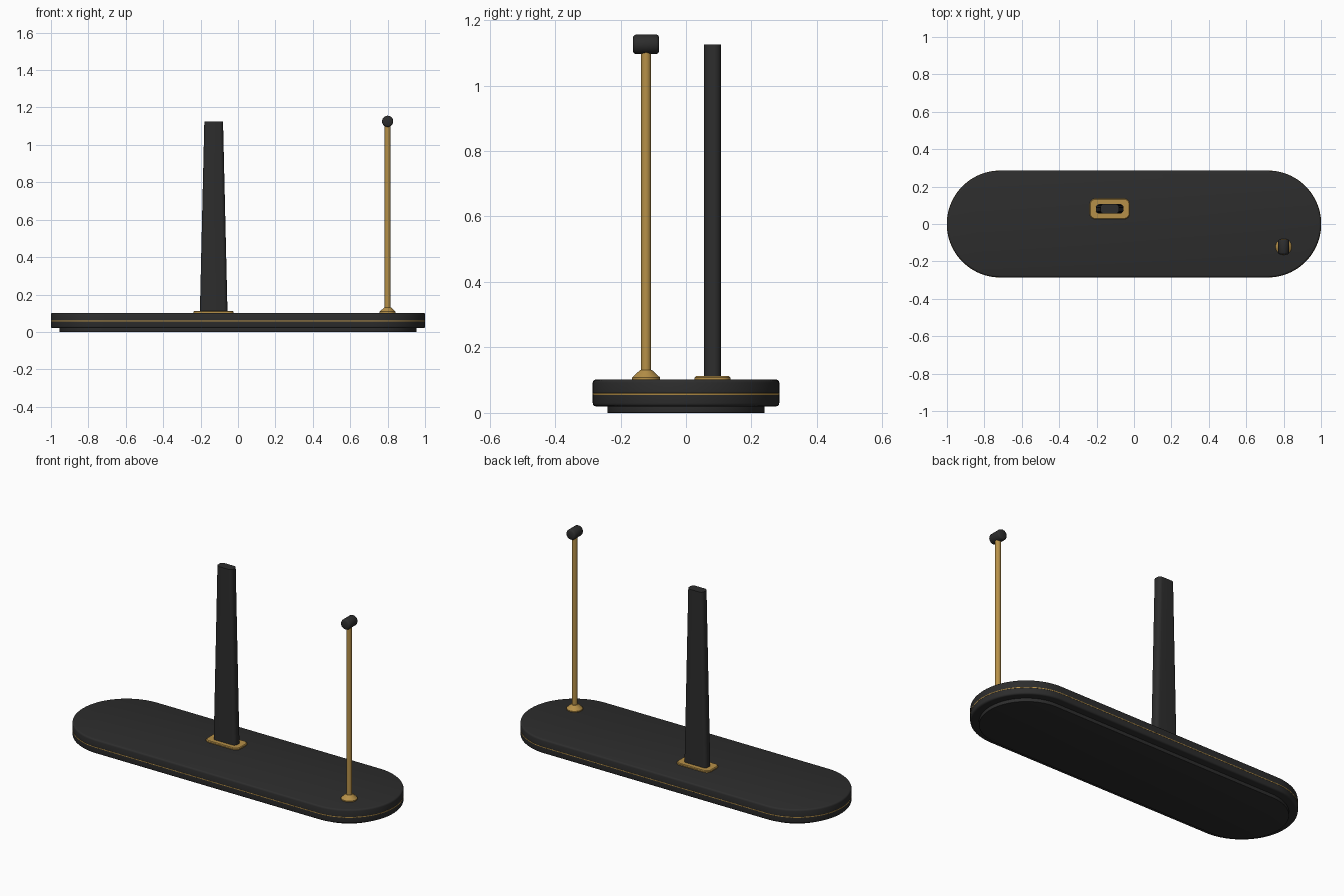
import bpy, bmesh, math

if "Cube" in bpy.data.objects:
    bpy.data.objects.remove(bpy.data.objects["Cube"])


def material(name, color, roughness):
    m = bpy.data.materials.new(name)
    m.use_nodes = True
    m.diffuse_color = (*color, 1)
    node = m.node_tree.nodes["Principled BSDF"]
    node.inputs["Base Color"].default_value = (*color, 1)
    node.inputs["Roughness"].default_value = roughness
    return m


BLACK = material("matte black", (0.026, 0.026, 0.026), 0.5)
GOLD = material("brushed gold", (0.47, 0.28, 0.065), 0.4)


def outline(hx, hy, r, steps):
    """Rounded rectangle, counter-clockwise."""
    pts = []
    for q, (sx, sy) in enumerate(((1, 1), (-1, 1), (-1, -1), (1, -1))):
        for i in range(steps + 1):
            a = (q + i / steps) * math.pi / 2
            pts.append((sx * (hx - r) + r * math.cos(a),
                        sy * (hy - r) + r * math.sin(a)))
    return pts


def loft(name, sections, mat, center=(0, 0), steps=8):
    """Join rounded rectangles (z, half x, half y, radius) into a solid."""
    bm = bmesh.new()
    rings = [[bm.verts.new((x, y, z)) for x, y in outline(hx, hy, r, steps)]
             for z, hx, hy, r in sections]
    n = len(rings[0])
    for low, high in zip(rings, rings[1:]):
        for i in range(n):
            j = (i + 1) % n
            bm.faces.new((low[i], low[j], high[j], high[i]))
    bm.faces.new(rings[0][::-1])
    bm.faces.new(rings[-1])
    bmesh.ops.remove_doubles(bm, verts=bm.verts, dist=0.00001)
    bmesh.ops.recalc_face_normals(bm, faces=bm.faces)
    mesh = bpy.data.meshes.new(name)
    bm.to_mesh(mesh)
    bm.free()
    obj = bpy.data.objects.new(name, mesh)
    bpy.context.collection.objects.link(obj)
    obj.location = (*center, 0)
    mesh.materials.append(mat)
    smooth(obj)
    return obj


def smooth(obj):
    bpy.ops.object.select_all(action="DESELECT")
    obj.select_set(True)
    bpy.context.view_layer.objects.active = obj
    bpy.ops.object.shade_smooth_by_angle(angle=math.radians(35))


def slab(name, hx, hy, low, high, bevel, mat, steps=24):
    """Stadium-shaped plate with softened rims."""
    sections = []
    for i in range(4):
        a = i / 3 * math.pi / 2
        sections.append((bevel * (1 - math.sin(a)), bevel * (1 - math.cos(a))))
    rims = [(low + dz, d) for dz, d in reversed([(b, a) for b, a in sections])]
    rims = sorted(rims) + [(high - (z - low), d) for z, d in sorted(rims, reverse=True)]
    return loft(name, [(z, hx - d, hy - d, hy - d) for z, d in rims], mat, steps=steps)


# Stadium base, recessed foot and gold inlay
slab("foot", 0.955, 0.24, 0, 0.03, 0.002, BLACK)
slab("base", 1.0, 0.285, 0.02, 0.102, 0.01, BLACK)
slab("inlay_band", 1.001, 0.286, 0.055, 0.06, 0.0005, GOLD)

# Tapered mast and its collar
MAST = (-0.13, 0.081)
loft("mast_collar", [(0.1, 0.107, 0.055, 0.03), (0.108, 0.107, 0.055, 0.03),
                     (0.112, 0.103, 0.051, 0.026)], GOLD, MAST)
loft("mast", [(0.1, 0.074, 0.026, 0.02), (1.125, 0.05, 0.026, 0.02)], BLACK, MAST)

# Slim post with a flared foot
POST = (0.8, -0.122)
loft("post_foot", [(z, r, r, r) for z, r in
                   ((0.1, 0.043), (0.108, 0.043), (0.131, 0.018))], GOLD, POST)
loft("post", [(z, 0.0155, 0.0155, 0.0155) for z in (0.1, 1.12)], GOLD, POST)

# Horizontal cylinder on top of the post
head = loft("post_head", [(z, r, r, r) for z, r in
                          ((-0.04, 0.022), (-0.037, 0.027), (-0.031, 0.03),
                           (0.031, 0.03), (0.037, 0.027), (0.04, 0.022))], BLACK)
head.location = (*POST, 1.126)
head.rotation_euler.x = math.pi / 2
